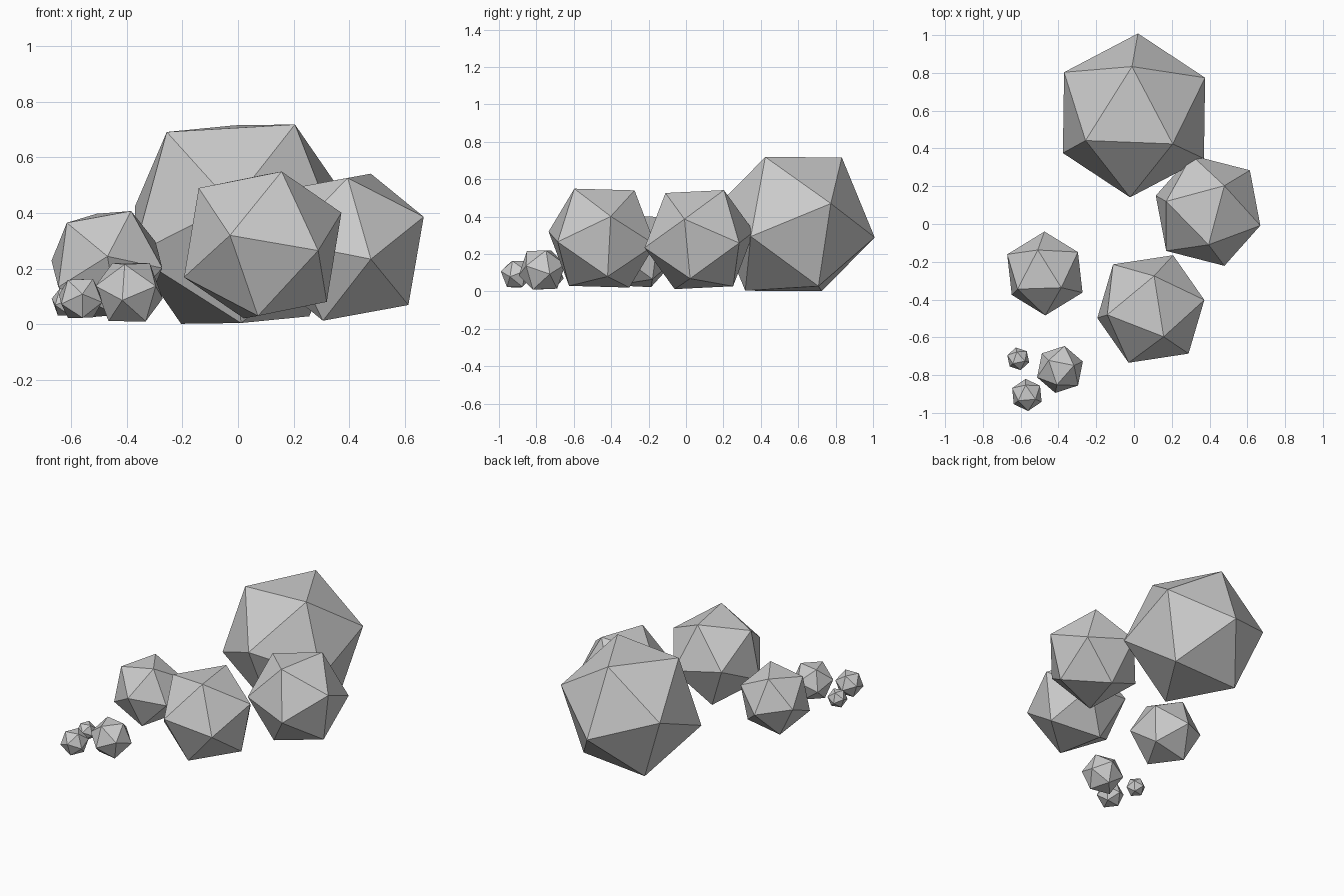
import bpy
import bmesh
from mathutils import Matrix, Vector

cube = bpy.data.objects.get("Cube")
if cube:
    bpy.data.objects.remove(cube, do_unlink=True)

# Stone material
grey = bpy.data.materials.new("stone_grey")
grey.use_nodes = True
colour = (0.6, 0.6, 0.6, 1)
grey.diffuse_color = colour
grey.node_tree.nodes["Principled BSDF"].inputs["Base Color"].default_value = colour


def edge_frame(a, b):
    """Orthonormal frame lying on the edge between two corner directions."""
    a, b = Vector(a).normalized(), Vector(b).normalized()
    mid = (a + b).normalized()
    side = a.cross(b).normalized()
    return Matrix((mid, side, mid.cross(side))).transposed()


def add_stone(name, centre, radius, corner_a, corner_b):
    """Twenty-sided stone turned so two neighbouring corners face given directions."""
    bm = bmesh.new()
    bmesh.ops.create_icosphere(bm, subdivisions=1, radius=radius)
    bm.verts.ensure_lookup_table()
    first = bm.verts[0]
    second = first.link_edges[0].other_vert(first)
    turn = edge_frame(corner_a, corner_b) @ edge_frame(first.co, second.co).transposed()
    bmesh.ops.transform(bm, matrix=turn.to_4x4(), verts=bm.verts)
    mesh = bpy.data.meshes.new(name)
    bm.to_mesh(mesh)
    bm.free()
    mesh.materials.append(grey)
    stone = bpy.data.objects.new(name, mesh)
    stone.location = centre
    bpy.context.collection.objects.link(stone)


# Name, centre, radius, two neighbouring corners relative to the centre
stones = [
    ("large_boulder", (0, 0.575, 0.36), 0.44, (0.207, -0.154, 0.36), (-0.012, 0.258, 0.352)),
    ("left_boulder", (0.392, 0.071, 0.277), 0.308, (0.087, 0.135, 0.264), (0.002, -0.186, 0.251)),
    ("front_boulder", (0.089, -0.45, 0.285), 0.31, (0.069, -0.15, 0.267), (0.017, 0.175, 0.253)),
    ("right_rock", (-0.472, -0.262, 0.215), 0.224, (0.088, -0.077, 0.191), (-0.038, 0.124, 0.178)),
    ("small_rock", (-0.392, -0.77, 0.115), 0.13, (-0.06, 0.05, 0.11), (0.072, 0.022, 0.105)),
    ("front_pebble", (-0.567, -0.905, 0.092), 0.087, (-0.004, 0.05, 0.073), (0.046, -0.02, 0.078)),
    ("side_pebble", (-0.613, -0.714, 0.08), 0.062, (-0.008, 0.037, 0.049), (0.036, -0.012, 0.049)),
]
for stone in stones:
    add_stone(*stone)
